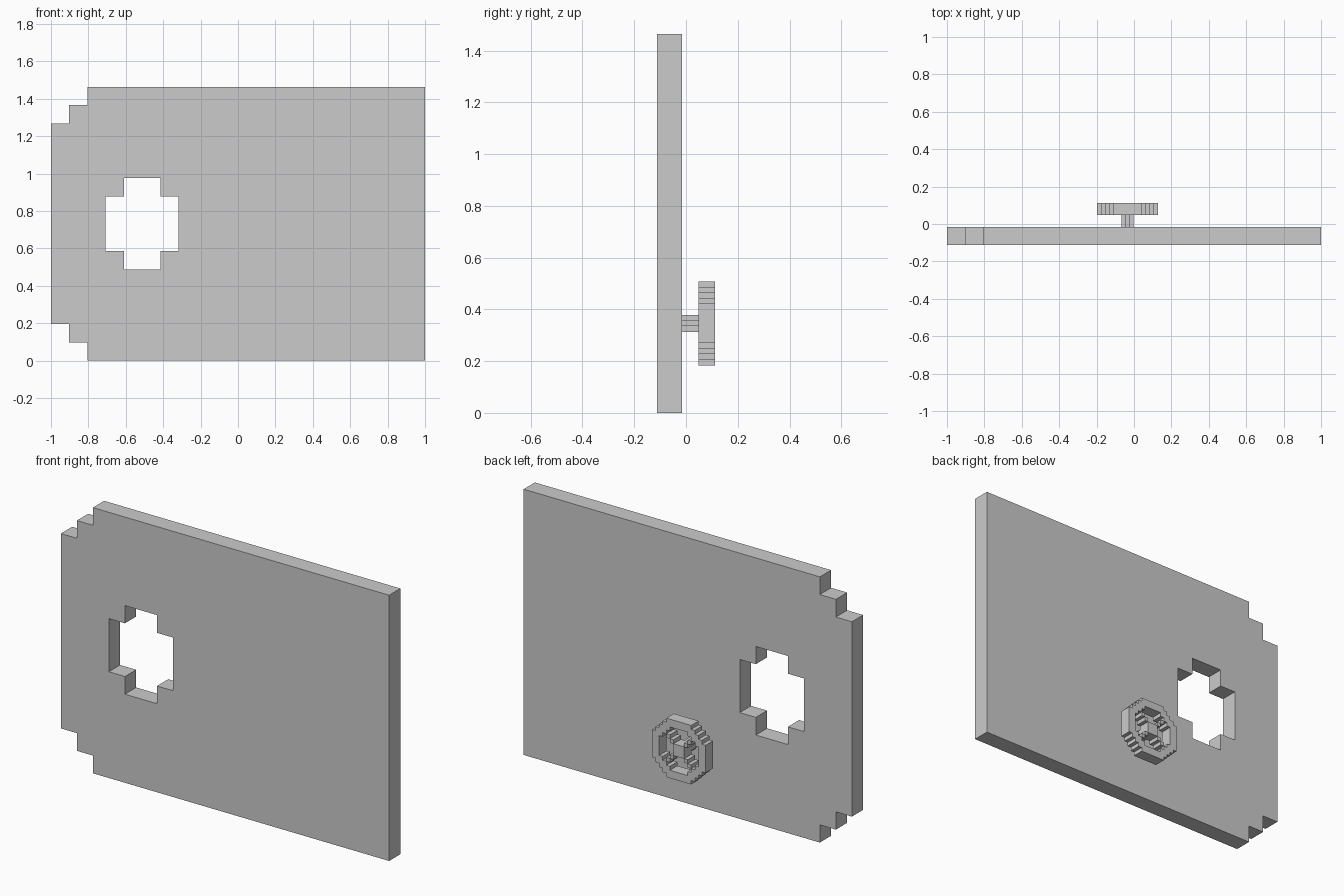
import bpy, bmesh, math

if "Cube" in bpy.data.objects:
    bpy.data.objects.remove(bpy.data.objects["Cube"])

U = 2 / 20.5          # large step of the panel
P = U * 2 / 9         # small step of the wheel


def slab(name, cells, to_x, to_z, y0, y1):
    """Extrude a set of grid cells in the XZ plane into a slab from y0 to y1."""
    bm = bmesh.new()
    verts = {}

    def vert(i, k):
        if (i, k) not in verts:
            verts[i, k] = bm.verts.new((to_x(i), y0, to_z(k)))
        return verts[i, k]

    for i, k in sorted(cells):
        bm.faces.new([vert(i, k), vert(i + 1, k), vert(i + 1, k + 1), vert(i, k + 1)])
    ext = bmesh.ops.extrude_face_region(bm, geom=bm.faces[:], use_keep_orig=True)
    for v in ext["geom"]:
        if isinstance(v, bmesh.types.BMVert):
            v.co.y = y1
    bmesh.ops.recalc_face_normals(bm, faces=bm.faces[:])
    bmesh.ops.dissolve_limit(bm, angle_limit=math.radians(1),
                             verts=bm.verts[:], edges=bm.edges[:])
    mesh = bpy.data.meshes.new(name)
    bm.to_mesh(mesh)
    bm.free()
    obj = bpy.data.objects.new(name, mesh)
    bpy.context.collection.objects.link(obj)
    return obj


# Panel: stepped left corners and a stepped opening
def in_panel(i, k):
    corner = i + min(k, 14 - k) < 2
    hole = (3 <= i < 7 and 6 <= k < 9) or (4 <= i < 6 and 5 <= k < 10)
    return not corner and not hole


panel_cells = {(i, k) for i in range(21) for k in range(15) if in_panel(i, k)}
slab("panel", panel_cells, lambda i: min(-1 + i * U, 1), lambda k: k * U,
     -0.113, -0.113 + U)


# Wheel: octagonal stepped rim, diagonal spokes and a small hub
def in_wheel(i, k):
    a, b = abs(i), abs(k)
    rim = a + b <= 10 and (max(a, b) > 5 or a + b > 7)
    return rim or a == b <= 4 or max(a, b) <= 1


def wheel_x(i):
    return -0.035 + (i - 0.5) * P


def wheel_z(k):
    return 0.346 + (k - 0.5) * P


wheel_cells = {(i, k) for i in range(-7, 8) for k in range(-7, 8) if in_wheel(i, k)}
slab("wheel", wheel_cells, wheel_x, wheel_z, 0.113 - 3 * P, 0.113)

# Stem joining the wheel to the panel
stem_cells = {(0, 0), (1, 0), (-1, 0), (0, 1), (0, -1)}
slab("stem", stem_cells, wheel_x, wheel_z, -0.113 + U, 0.113 - 3 * P)
